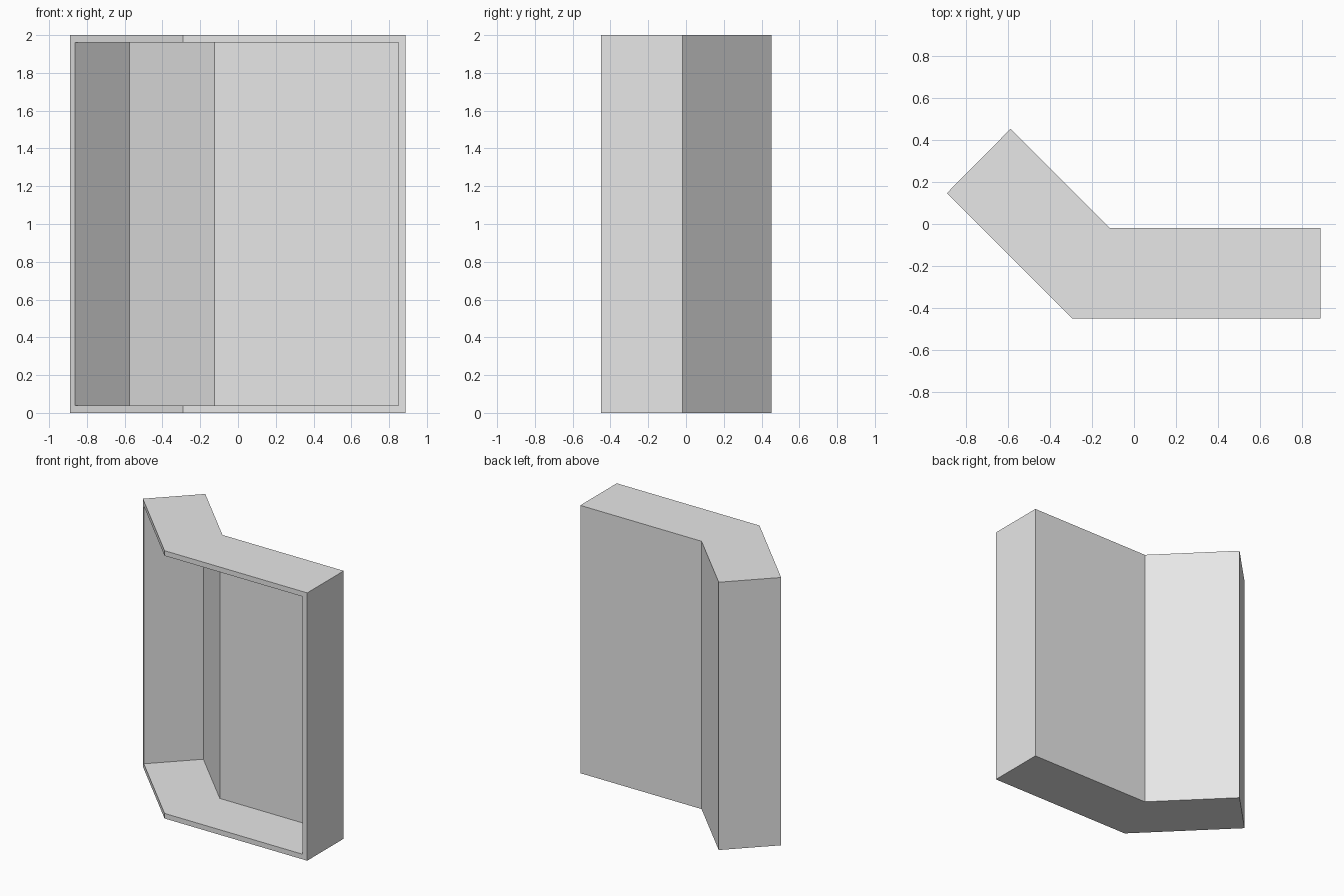
import bpy
import bmesh
from mathutils import Vector

cube = bpy.data.objects.get("Cube")
if cube:
    bpy.data.objects.remove(cube, do_unlink=True)

HEIGHT, WALL, BACK = 2.0, 0.038, 0.02

grey = bpy.data.materials.new("plain grey")
grey.use_nodes = True
grey.diffuse_color = (0.8, 0.8, 0.8, 1)
grey.node_tree.nodes["Principled BSDF"].inputs["Base Color"].default_value = (0.8, 0.8, 0.8, 1)

# Floor plan: open front runs 0-1-2, then right end, two backs, left end
outer = [Vector(p) for p in ((-0.889, 0.147), (-0.292, -0.45), (0.887, -0.45),
                             (0.887, -0.019), (-0.115, -0.019), (-0.587, 0.452))]
thickness = [0, 0, WALL, BACK, BACK, WALL]


def inset_corner(k):
    """Meet the two neighbouring edges after moving each one inwards."""
    lines = []
    for e in (k - 1, k):
        a, b = outer[e], outer[(e + 1) % len(outer)]
        d = (b - a).normalized()
        lines.append((a + Vector((-d.y, d.x)) * thickness[e], d))
    (p, d), (q, f) = lines
    s = (q - p).cross(f) / d.cross(f)
    return p + d * s


inner = [inset_corner(k) for k in range(len(outer))]

bm = bmesh.new()


def ring(points, z):
    return [bm.verts.new((p.x, p.y, z)) for p in points]


ob, ot = ring(outer, 0), ring(outer, HEIGHT)
ib, it = ring(inner, WALL), ring(inner, HEIGHT - WALL)

# Outside and inside walls of the cabinet
for k in range(2, 6):
    n = (k + 1) % 6
    bm.faces.new((ob[k], ob[n], ot[n], ot[k]))
    bm.faces.new((ib[n], ib[k], it[k], it[n]))

# Top and bottom boards
for loop in (ot, ob[::-1], ib, it[::-1]):
    bm.faces.new(loop)

# Front rim, one C-shaped face on each side of the bend
for end in (0, 2):
    bm.faces.new((ob[1], ob[end], ot[end], ot[1], it[1], it[end], ib[end], ib[1]))

bmesh.ops.recalc_face_normals(bm, faces=bm.faces)
mesh = bpy.data.meshes.new("corner_cabinet_shell")
bm.to_mesh(mesh)
bm.free()
mesh.materials.append(grey)
shell = bpy.data.objects.new("corner_cabinet_shell", mesh)
bpy.context.collection.objects.link(shell)
